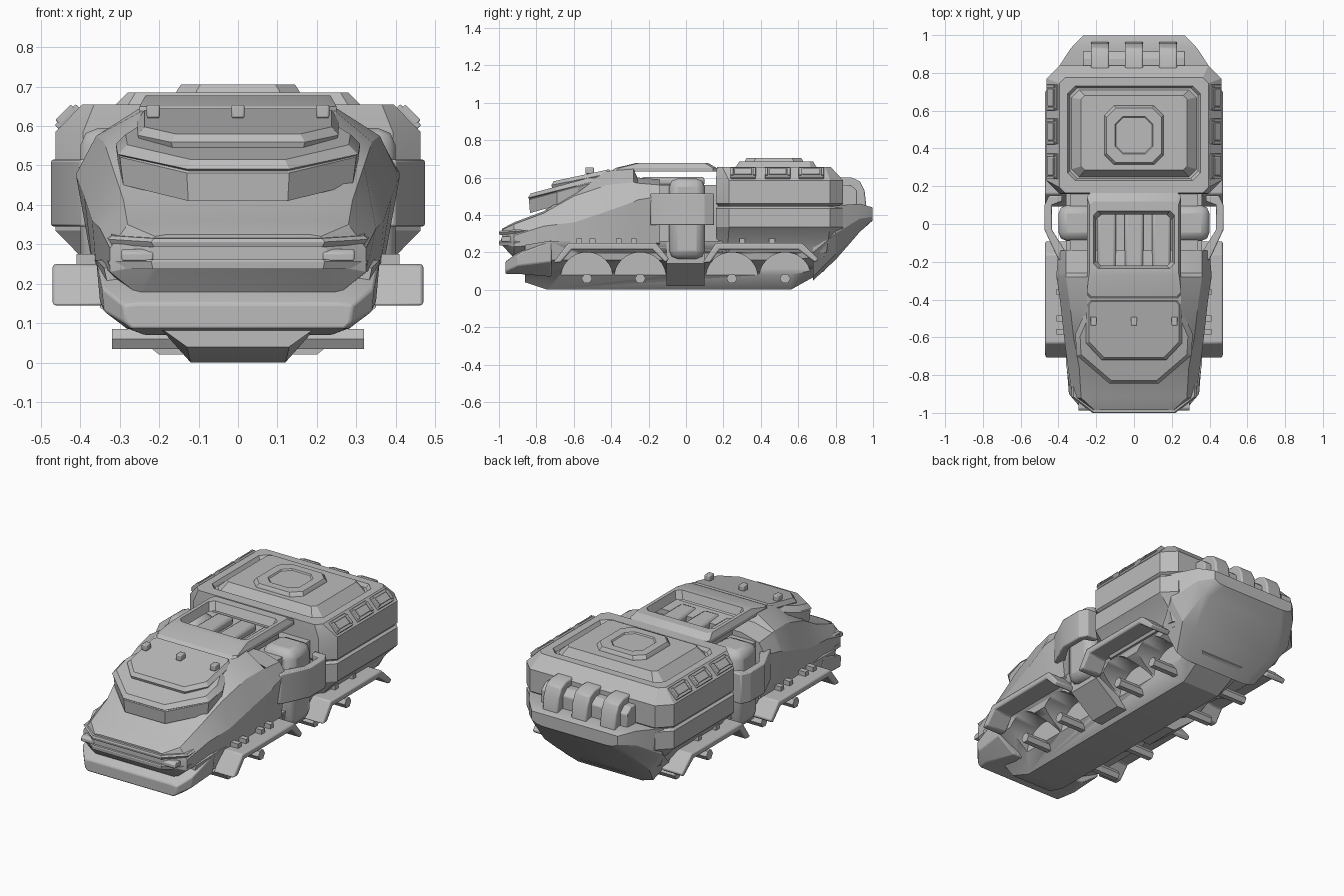
import bpy, bmesh, math
from mathutils import Matrix, Vector

old = bpy.data.objects.get("Cube")
if old:
    bpy.data.objects.remove(old, do_unlink=True)

grey = bpy.data.materials.new("plain grey")
grey.use_nodes = True
grey.diffuse_color = (0.5, 0.5, 0.5, 1)
grey.node_tree.nodes["Principled BSDF"].inputs["Base Color"].default_value = (0.5, 0.5, 0.5, 1)


def finish(name, bm, bevel=0.0, both=False, smooth=25):
    """Turn a bmesh into a named object, optionally copied to the other side."""
    if both:
        copy = bmesh.ops.duplicate(bm, geom=bm.verts[:] + bm.edges[:] + bm.faces[:])["geom"]
        for v in copy:
            if isinstance(v, bmesh.types.BMVert):
                v.co.x = -v.co.x
    bmesh.ops.recalc_face_normals(bm, faces=bm.faces)
    mesh = bpy.data.meshes.new(name)
    bm.to_mesh(mesh)
    bm.free()
    mesh.materials.append(grey)
    ob = bpy.data.objects.new(name, mesh)
    bpy.context.collection.objects.link(ob)
    if bevel:
        mod = ob.modifiers.new("bevel", "BEVEL")
        mod.width, mod.segments, mod.limit_method = bevel, 2, "ANGLE"
    bpy.ops.object.select_all(action="DESELECT")
    ob.select_set(True)
    bpy.context.view_layer.objects.active = ob
    bpy.ops.object.shade_smooth_by_angle(angle=math.radians(smooth))
    return ob


def loft(bm, rings, closed=False):
    """Skin a row of equal point rings; cap the ends unless closed."""
    loops = [[bm.verts.new(p) for p in r] for r in rings]
    n = len(loops[0])
    pairs = list(zip(loops, loops[1:])) + ([(loops[-1], loops[0])] if closed else [])
    for a, b in pairs:
        for i in range(n):
            j = (i + 1) % n
            bm.faces.new((a[i], a[j], b[j], b[i]))
    if not closed:
        bm.faces.new(loops[0])
        bm.faces.new(loops[-1])


def hull(name, sections, **kw):
    """Loft along y from half sections of (x, z) points."""
    bm = bmesh.new()
    loft(bm, [[(x, y, z) for x, z in half] + [(-x, y, z) for x, z in reversed(half)]
              for y, half in sections])
    return finish(name, bm, **kw)


def octagon(z, hx, y0, y1, c):
    right = [(hx - c, y0), (hx, y0 + c), (hx, y1 - c), (hx - c, y1)]
    return [(x, y, z) for x, y in right] + [(-x, y, z) for x, y in reversed(right)]


def stack(name, levels, closed=False, **kw):
    """Loft upward through chamfered rectangles."""
    bm = bmesh.new()
    loft(bm, [octagon(*lv) for lv in levels], closed)
    return finish(name, bm, **kw)


def slab(name, plan, z0, slope, thick, inset, **kw):
    """Sloping plate from a half plan, with a bevelled upper edge."""
    full = plan + [(-x, y) for x, y in reversed(plan)]
    mid = sum(p[1] for p in full) / len(full)
    front = plan[0][1]
    rings = []
    for drop, k in ((thick, 1 - inset), (inset * 0.3, 1), (0, 1 - inset)):
        rings.append([(x * k, mid + (y - mid) * k, z0 + slope * (y - front) - drop) for x, y in full])
    bm = bmesh.new()
    loft(bm, rings)
    return finish(name, bm, **kw)


def side_prism(name, yz, spans, **kw):
    """Extrude a side profile across each x span."""
    bm = bmesh.new()
    for x0, x1 in spans:
        loft(bm, [[(x, y, z) for y, z in yz] for x in (x0, x1)])
    return finish(name, bm, **kw)


def boxes(name, items, **kw):
    """Boxes given as (centre, size, tilt about y)."""
    bm = bmesh.new()
    for centre, size, tilt in items:
        m = Matrix.Translation(centre) @ Matrix.Rotation(tilt, 4, "Y") @ Matrix.Diagonal((*size, 1))
        bmesh.ops.create_cube(bm, size=1, matrix=m)
    return finish(name, bm, **kw)


def rods(bm, centres, z, radius, x0, x1, segments):
    for y in centres:
        m = Matrix.Translation(((x0 + x1) / 2, y, z)) @ Matrix.Rotation(math.pi / 2, 4, "Y")
        bmesh.ops.create_cone(bm, cap_ends=True, segments=segments, radius1=radius,
                              radius2=radius, depth=x1 - x0, matrix=m)


AXLES = (-0.53, -0.245, 0.245, 0.53)

# Lower hull with wheel arches cut into its sides
belly = [(0.12, 0), (0.2, 0.09), (0.34, 0.16), (0.36, 0.26)]
lower = hull("lower_hull", [
    (-0.86, [(0.13, 0.04), (0.2, 0.09), (0.32, 0.15), (0.34, 0.24)]),
    (-0.74, belly), (0.56, belly),
    (0.74, [(0.13, 0.1), (0.2, 0.13), (0.34, 0.18), (0.36, 0.26)])])
bm = bmesh.new()
rods(bm, AXLES, 0.06, 0.14, 0.19, 0.6, 32)
cutter = finish("arch_cutter", bm, both=True)
cutter.hide_render = True
cut = lower.modifiers.new("arches", "BOOLEAN")
cut.operation, cut.object, cut.solver = "DIFFERENCE", cutter, "EXACT"
bpy.context.view_layer.objects.active = lower
bpy.ops.object.modifier_apply(modifier=cut.name)
bpy.data.objects.remove(cutter, do_unlink=True)

# Axle stubs and the block between the wheel pairs
bm = bmesh.new()
rods(bm, AXLES, 0.06, 0.029, 0.15, 0.32, 6)
finish("axle_stubs", bm, both=True)
hull("centre_block", [(y, [(0.2, 0.02), (0.35, 0.14), (0.36, 0.26)]) for y in (-0.105, 0.1)])

# Fenders: a bent strip over each wheel pair
for name, a, b, c, d in (("front_fenders", -0.71, -0.63, -0.16, -0.09),
                         ("rear_fenders", 0.09, 0.16, 0.62, 0.71)):
    strip = [(a, 0.145), (b, 0.25), (c, 0.25), (d, 0.165), (d - 0.02, 0.145),
             (c - 0.02, 0.215), (b + 0.02, 0.215), (a + 0.04, 0.145)]
    side_prism(name, strip, [(0.34, 0.47)], both=True, bevel=0.008)
boxes("fender_brackets", [((0.38, y, 0.26), (0.06, 0.03, 0.03), 0)
                          for y in (-0.57, -0.5, -0.36, -0.28, 0.3, 0.46)], both=True)

# Front bumper wrapping under the nose
hull("front_bumper", [
    (-0.965, [(0.27, 0.085), (0.285, 0.1), (0.29, 0.145), (0.25, 0.15)]),
    (-0.9, [(0.28, 0.085), (0.34, 0.13), (0.345, 0.19), (0.27, 0.2)]),
    (-0.72, [(0.24, 0.07), (0.35, 0.15), (0.36, 0.26), (0.3, 0.28)])], bevel=0.006)

# Cab body
hull("cab_body", [
    (-0.985, [(0.2, 0.24), (0.22, 0.25), (0.225, 0.29), (0.21, 0.32), (0.18, 0.325)]),
    (-0.92, [(0.25, 0.17), (0.325, 0.23), (0.325, 0.29), (0.28, 0.35), (0.2, 0.36)]),
    (-0.76, [(0.3, 0.2), (0.34, 0.24), (0.35, 0.34), (0.29, 0.41), (0.17, 0.42)]),
    (-0.6, [(0.3, 0.2), (0.36, 0.24), (0.37, 0.36), (0.32, 0.5), (0.22, 0.55)]),
    (-0.42, [(0.3, 0.2), (0.37, 0.25), (0.39, 0.42), (0.34, 0.56), (0.25, 0.635)]),
    (-0.28, [(0.3, 0.2), (0.37, 0.25), (0.41, 0.47), (0.36, 0.575), (0.25, 0.645)]),
    (-0.26, [(0.3, 0.2), (0.37, 0.25), (0.41, 0.48), (0.36, 0.57), (0.25, 0.6)]),
    (-0.14, [(0.3, 0.2), (0.37, 0.25), (0.40, 0.5), (0.36, 0.56), (0.25, 0.59)])])

# Nose lip, grille bars and headlights
lip = [(0.22, -1.0), (0.33, -0.915), (0.335, -0.76)]
slab("nose_lip_lower", lip, 0.262, 0, 0.025, 0.02)
slab("nose_lip_upper", lip, 0.315, 0.08, 0.022, 0.03)
slab("grille", [(x * 0.97, y * 0.985) for x, y in lip], 0.3, 0, 0.05, 0.01)
side_prism("headlights", [(-0.988, 0.258), (-0.988, 0.278), (-0.975, 0.288), (-0.9, 0.288), (-0.9, 0.258)],
           [(0.215, 0.295)], both=True, bevel=0.004)

# Windscreen visor and stepped roof plates
slab("visor_glass", [(0.13, -0.84), (0.3, -0.69), (0.31, -0.58), (0.25, -0.45)], 0.49, 0.27, 0.08, 0.03)
slab("visor_brow", [(0.13, -0.845), (0.305, -0.695), (0.31, -0.59), (0.25, -0.45)], 0.515, 0.25, 0.035, 0.08)
slab("cab_roof_plate", [(0.17, -0.72), (0.255, -0.63), (0.255, -0.42), (0.24, -0.4)], 0.58, 0.2, 0.06, 0.07)
boxes("roof_lamps", [((x, -0.515, 0.637), (0.033, 0.045, 0.034), 0) for x in (-0.215, 0, 0.215)], bevel=0.005)

# Open roof frame over a ribbed deck
stack("roof_frame", [(0.632, 0.25, -0.4, 0.165, 0.02), (0.65, 0.25, -0.38, 0.165, 0.02),
                     (0.677, 0.235, -0.27, 0.12, 0.02), (0.677, 0.215, -0.235, 0.07, 0.025),
                     (0.632, 0.2, -0.22, 0.05, 0.025)], closed=True)
boxes("deck_ribs", [((x, -0.07, 0.58), (0.1, 0.34, 0.045), 0) for x in (-0.145, 0, 0.145)], bevel=0.015)

# Middle joint, side tanks and straps
boxes("middle_core", [((0, 0.02, 0.38), (0.68, 0.4, 0.36), 0)])
boxes("side_tanks", [((0.3, 0.005, 0.38), (0.2, 0.19, 0.43), 0)], both=True, bevel=0.045, smooth=40)
bm = bmesh.new()
plan = [(0.36, -0.19), (0.4, -0.19), (0.474, -0.03), (0.474, 0.1), (0.45, 0.15),
        (0.38, 0.15), (0.38, 0.12), (0.435, 0.1), (0.435, -0.03), (0.36, -0.15)]
loft(bm, [[(x, y, z) for x, y in plan] for z in (0.345, 0.515)])
finish("side_straps", bm, both=True, bevel=0.006)

# Rear module: lower and upper shells with a groove between
stack("module_lower", [(0.2, 0.36, 0.18, 0.8, 0.05), (0.26, 0.39, 0.165, 0.82, 0.06),
                       (0.335, 0.463, 0.16, 0.84, 0.07), (0.435, 0.463, 0.16, 0.84, 0.07),
                       (0.445, 0.45, 0.17, 0.83, 0.07), (0.46, 0.45, 0.17, 0.83, 0.07)])
stack("module_upper", [(0.45, 0.45, 0.17, 0.83, 0.07), (0.46, 0.463, 0.16, 0.84, 0.07),
                       (0.585, 0.463, 0.16, 0.84, 0.07), (0.655, 0.395, 0.165, 0.775, 0.03),
                       (0.655, 0.352, 0.23, 0.73, 0.04), (0.635, 0.34, 0.24, 0.72, 0.04),
                       (0.635, 0.33, 0.25, 0.71, 0.04), (0.685, 0.28, 0.285, 0.68, 0.02)])
stack("roof_hatch", [(0.67, 0.16, 0.31, 0.63, 0.05), (0.69, 0.155, 0.315, 0.625, 0.05),
                     (0.705, 0.145, 0.325, 0.615, 0.05), (0.705, 0.1, 0.37, 0.57, 0.04),
                     (0.698, 0.095, 0.375, 0.565, 0.04)])

# Side hatches on the sloping shoulders
tilt = math.radians(45)
panels = []
for y in (0.305, 0.49, 0.67):
    panels.append(((0.431, y, 0.622), (0.075, 0.135, 0.02), tilt))
    panels.append(((0.436, y, 0.627), (0.045, 0.095, 0.02), tilt))
    panels += [((0.437, y + s * 0.06, 0.628), (0.055, 0.016, 0.02), tilt) for s in (-1, 1)]
boxes("side_hatches", panels, both=True, bevel=0.003)

# Tail shell, crossbar and rear hoops
hull("tail_shell", [
    (0.68, [(0.2, 0.05), (0.27, 0.07), (0.37, 0.2), (0.4, 0.44)]),
    (0.8, [(0.25, 0.16), (0.33, 0.19), (0.41, 0.3), (0.42, 0.45)]),
    (0.93, [(0.25, 0.31), (0.29, 0.32), (0.335, 0.38), (0.335, 0.46)]),
    (0.998, [(0.2, 0.37), (0.24, 0.375), (0.27, 0.39), (0.27, 0.44)])])
side_prism("rear_crossbar", [(0.8, 0.45), (0.8, 0.56), (0.88, 0.56), (0.915, 0.53), (0.915, 0.45)],
           [(-0.27, 0.27)], bevel=0.006)
side_prism("rear_hoops", [(0.8, 0.44), (0.8, 0.6), (0.885, 0.6), (0.93, 0.58), (0.955, 0.53), (0.965, 0.44)],
           [(x - 0.048, x + 0.048) for x in (-0.18, 0, 0.18)], bevel=0.008)
